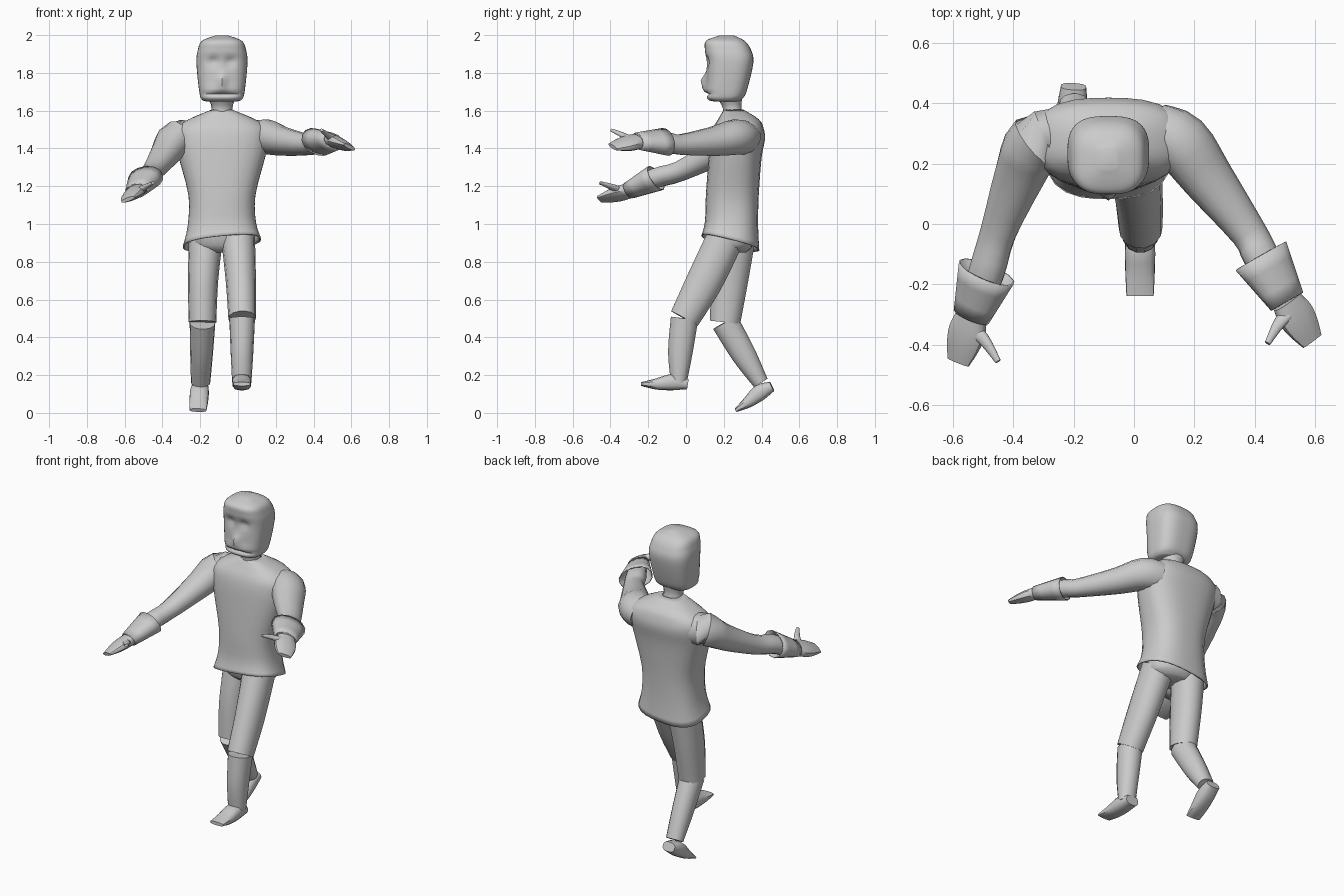
import bpy, bmesh, math
from mathutils import Vector

if "Cube" in bpy.data.objects:
    bpy.data.objects.remove(bpy.data.objects["Cube"])

CX = -0.085  # body centre line


def catmull(rings, sub):
    """Smoothly interpolate a list of equal-length tuples."""
    out = []
    last = len(rings) - 1
    for i in range(last):
        a, b, c, d = (rings[max(i - 1, 0)], rings[i], rings[i + 1], rings[min(i + 2, last)])
        for k in range(sub):
            t = k / sub
            out.append([0.5 * (2 * q + (r - p) * t + (2 * p - 5 * q + 4 * r - s) * t * t
                               + (3 * q - p - 3 * r + s) * t ** 3)
                        for p, q, r, s in zip(a, b, c, d)])
    out.append(list(rings[-1]))
    return out


def loft(name, points, radii, side=(1, 0, 0), axis=None, n=14, sub=3, power=2.2,
         shell=0, deform=None):
    """Skin rounded sections (half width, half height) along a path."""
    rings = catmull([(*p, *r) for p, r in zip(points, radii)], sub)
    pts = [Vector(r[:3]) for r in rings]
    bm = bmesh.new()
    loops = []
    for i, (p, r) in enumerate(zip(pts, rings)):
        t = Vector(axis) if axis else pts[min(i + 1, len(pts) - 1)] - pts[max(i - 1, 0)]
        t.normalize()
        s = Vector(side)
        s = (s - t * s.dot(t)).normalized()
        u = t.cross(s)
        loop = []
        for k in range(n):
            c, d = math.cos(math.tau * k / n), math.sin(math.tau * k / n)
            m = (abs(c) ** power + abs(d) ** power) ** (-1 / power)
            loop.append(bm.verts.new(p + s * (r[3] * c * m) + u * (r[4] * d * m)))
        loops.append(loop)
    for a, b in zip(loops, loops[1:]):
        for k in range(n):
            bm.faces.new((a[k], a[(k + 1) % n], b[(k + 1) % n], b[k]))
    if not shell:
        bm.faces.new(loops[0])
        bm.faces.new(loops[-1])
    if deform:
        for v in bm.verts:
            deform(v.co)
    bmesh.ops.recalc_face_normals(bm, faces=bm.faces)
    me = bpy.data.meshes.new(name)
    bm.to_mesh(me)
    bm.free()
    ob = bpy.data.objects.new(name, me)
    bpy.context.collection.objects.link(ob)
    if shell:
        ob.modifiers.new("thickness", 'SOLIDIFY').thickness = shell
    bpy.ops.object.select_all(action='DESELECT')
    ob.select_set(True)
    bpy.context.view_layer.objects.active = ob
    bpy.ops.object.shade_smooth_by_angle(angle=math.radians(40))


def stack(name, levels, **kw):
    """Loft level sections given as (z, half width, front y, back y)."""
    loft(name, [(CX, (a + b) / 2, z) for z, w, a, b in levels],
         [(w, (b - a) / 2) for z, w, a, b in levels], axis=(0, 0, 1), **kw)


def gauss(d, s):
    return math.exp(-(d / s) ** 2)


def face(co):
    """Nose, eye sockets, moustache and mouth pressed into the flat face."""
    if co.y > 0.17 or co.z > 1.95:
        return
    x, z = abs(co.x - CX), co.z
    co.y += (-0.032 * gauss(x, 0.024) * gauss(z - 1.755, 0.035)
             + 0.018 * gauss(x - 0.045, 0.025) * gauss(z - 1.86, 0.025)
             - 0.014 * gauss(x, 0.07) * gauss(z - 1.71, 0.014)
             + 0.016 * gauss(x, 0.09) * gauss(z - 1.688, 0.008))


def hem(co):
    """Tilt the lower edge of the shirt, low at the back and on one side."""
    w = max(0.0, min(1.0, (1.05 - co.z) / 0.15))
    co.z += w * (0.1 * (co.x - CX) - 0.25 * (co.y - 0.235))


# Head and neck
stack("head", [(1.648, .075, .16, .27), (1.658, .105, .118, .292), (1.70, .12, .108, .32),
               (1.85, .135, .11, .356), (1.92, .128, .10, .345),
               (1.97, .105, .107, .31), (1.999, .03, .18, .25)],
      n=48, sub=7, power=2.9, deform=face)
stack("neck", [(1.53, .08, .18, .33), (1.61, .055, .195, .295), (1.67, .075, .16, .30)])

# Shirt and hips
stack("shirt", [(.90, .207, .082, .388), (1.0, .181, .10, .382), (1.15, .177, .105, .385),
                (1.35, .228, .12, .40), (1.45, .247, .13, .418), (1.51, .238, .145, .41),
                (1.555, .175, .17, .385), (1.605, .055, .20, .305)],
      n=28, power=2.7, shell=0.008, deform=hem)
stack("hips", [(.85, .105, .18, .32), (.89, .165, .14, .355), (1.0, .165, .12, .365)], n=20)

# Profiles shared by both sides
SLEEVE = [(.08, .085), (.098, .092), (.086, .075), (.06, .053), (.06, .051), (.05, .04)]
CUFF = [(.10, .067), (.064, .041)]
HAND = [(.053, .034), (.064, .031), (.057, .023), (.04, .01)]
THUMB = [(.03, .022), (.021, .016), (.01, .008)]
BREECHES = [(.09, .10), (.08, .098), (.073, .082)]
STOCKING = [(.068, .074), (.06, .066), (.051, .043)]
SHOE = [(.042, .027), (.05, .043), (.049, .03), (.045, .01)]


def along(a, b, count):
    a, b = Vector(a), Vector(b)
    return [a.lerp(b, i / (count - 1)) for i in range(count)]


def arm(who, side, path, tip, thumb_tip):
    """Sleeve, flared cuff, flat hand and bent thumb."""
    loft(who + "_sleeve", path, SLEEVE, side)
    loft(who + "_cuff", path[-2:], CUFF, side, shell=0.006)
    hand = along(path[-1], tip, 4)
    loft(who + "_hand", hand, HAND, side, power=2.6)
    thumb = along(hand[0].lerp(hand[1], 0.75), thumb_tip, 3)
    thumb[1].y += 0.02
    loft(who + "_thumb", thumb, THUMB, side)


def leg(who, hip, thigh, knee, calf, ankle, heel, toe):
    """Breeches to the knee, stocking below, flat pointed shoe."""
    loft(who + "_breeches", [hip, thigh, knee], BREECHES, sub=5)
    loft(who + "_stocking", [knee, calf, ankle], STOCKING, sub=5)
    shoe = along(heel, toe, 4)
    shoe[1].z += 0.01
    loft(who + "_shoe", shoe, SHOE, power=3)


arm("right", (1, .3, .5),
    [(-.24, .30, 1.45), (-.325, .27, 1.455), (-.375, .17, 1.385),
     (-.45, -.03, 1.28), (-.488, -.16, 1.243), (-.538, -.305, 1.175)],
    (-.582, -.458, 1.13), (-.45, -.455, 1.218))
arm("left", (-.85, -.5, .4),
    [(.07, .32, 1.45), (.155, .27, 1.46), (.245, .15, 1.437),
     (.38, -.03, 1.42), (.42, -.106, 1.434), (.507, -.257, 1.438)],
    (.59, -.388, 1.408), (.442, -.395, 1.497))
leg("left", (0, .21, .93), (.015, .10, .70), (.022, -.008, .50),
    (.021, -.03, .32), (.02, -.038, .16), (.02, .01, .152), (.02, -.238, .153))
leg("right", (-.17, .27, .93), (-.185, .232, .70), (-.188, .207, .48),
    (-.193, .305, .31), (-.198, .395, .16), (-.20, .455, .14), (-.212, .264, .014))
